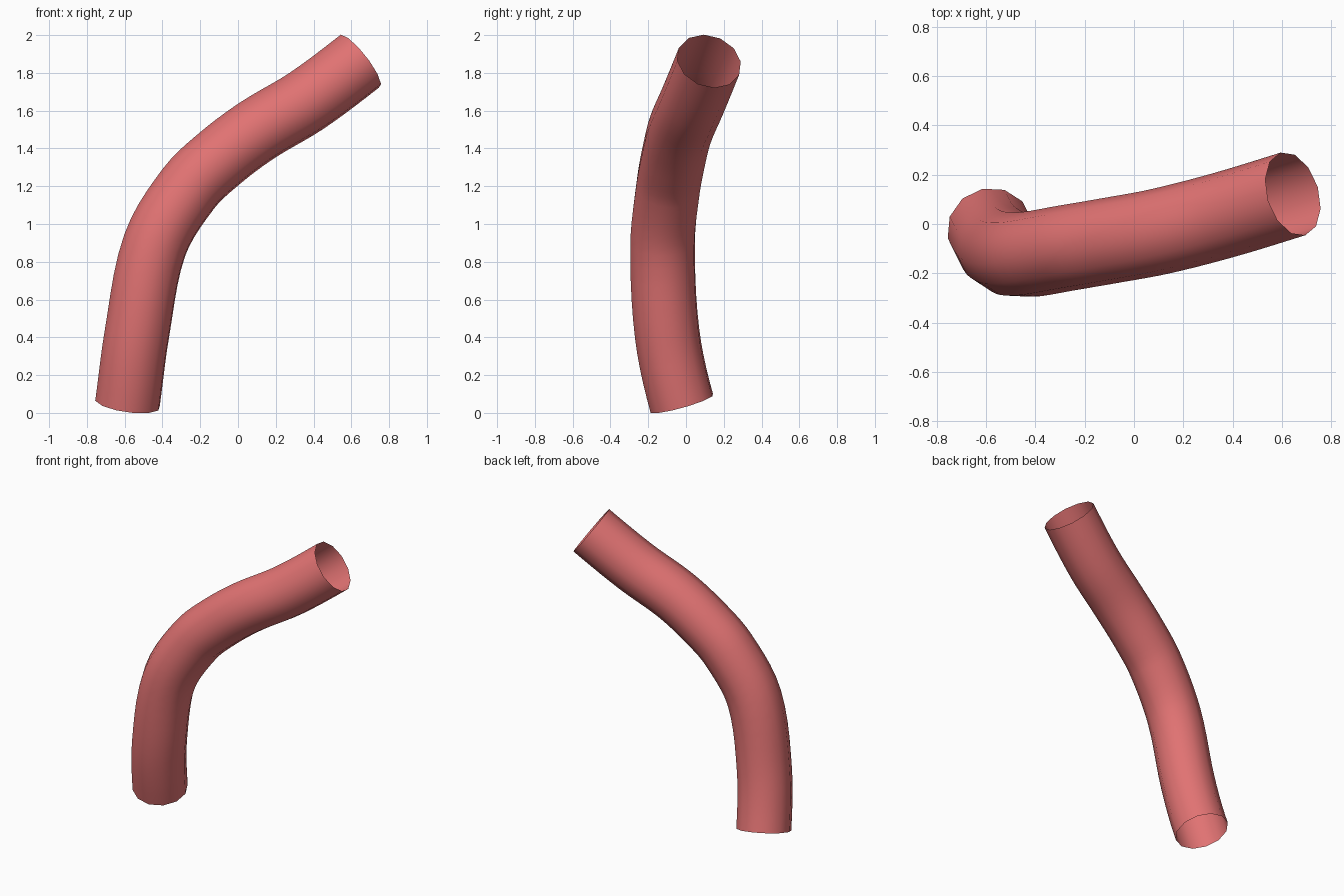
import bpy, bmesh
from math import sin, cos, tau, radians
from mathutils import Vector

if "Cube" in bpy.data.objects:
    bpy.data.objects.remove(bpy.data.objects["Cube"])

RADIUS, SIDES, STEPS = 0.175, 12, 5

# Centre line of the pipe
path = [Vector(p) for p in (
    (-0.585, -0.022, 0.05), (-0.535, -0.10, 0.42), (-0.44, -0.124, 0.89),
    (-0.26, -0.095, 1.19), (-0.09, -0.066, 1.353), (0.105, -0.03, 1.498),
    (0.363, 0.036, 1.652), (0.645, 0.122, 1.862))]
start_dir = Vector((0.14, -0.28, 1)).normalized()
end_dir = Vector((1, 0.31, 0.78)).normalized()

# Smooth the line with Hermite segments
def slope(i, length):
    if i == 0:
        return start_dir * length
    if i == len(path) - 1:
        return end_dir * length
    return (path[i + 1] - path[i - 1]).normalized() * length

centres, tangents = [], []
for i in range(len(path) - 1):
    a, b = path[i], path[i + 1]
    d = (b - a).length
    m, n = slope(i, d), slope(i + 1, d)
    for s in range(STEPS + (i == len(path) - 2)):
        t = s / STEPS
        centres.append(a * (2*t**3 - 3*t**2 + 1) + m * (t**3 - 2*t**2 + t)
                       + b * (3*t**2 - 2*t**3) + n * (t**3 - t**2))
        tangents.append((a * (6*t*t - 6*t) + m * (3*t*t - 4*t + 1)
                         + b * (6*t - 6*t*t) + n * (3*t*t - 2*t)).normalized())

# Sweep an open twelve-sided ring along the line without twisting
bm = bmesh.new()
rings = []
side = Vector((1, 0, 0))
for c, t in zip(centres, tangents):
    side = (side - t * side.dot(t)).normalized()
    up = t.cross(side)
    rings.append([bm.verts.new(c + RADIUS * (side * cos(k) + up * sin(k)))
                  for k in (radians(10) + tau * j / SIDES for j in range(SIDES))])
for r, q in zip(rings, rings[1:]):
    for j in range(SIDES):
        k = (j + 1) % SIDES
        bm.faces.new((r[j], r[k], q[k], q[j])).smooth = True

mesh = bpy.data.meshes.new("bent_pipe")
bm.to_mesh(mesh)
bm.free()
pipe = bpy.data.objects.new("bent_pipe", mesh)
bpy.context.collection.objects.link(pipe)

# Red colour
red = bpy.data.materials.new("red")
red.diffuse_color = (0.75, 0.17, 0.17, 1)
red.use_nodes = True
red.node_tree.nodes["Principled BSDF"].inputs["Base Color"].default_value = red.diffuse_color
mesh.materials.append(red)
